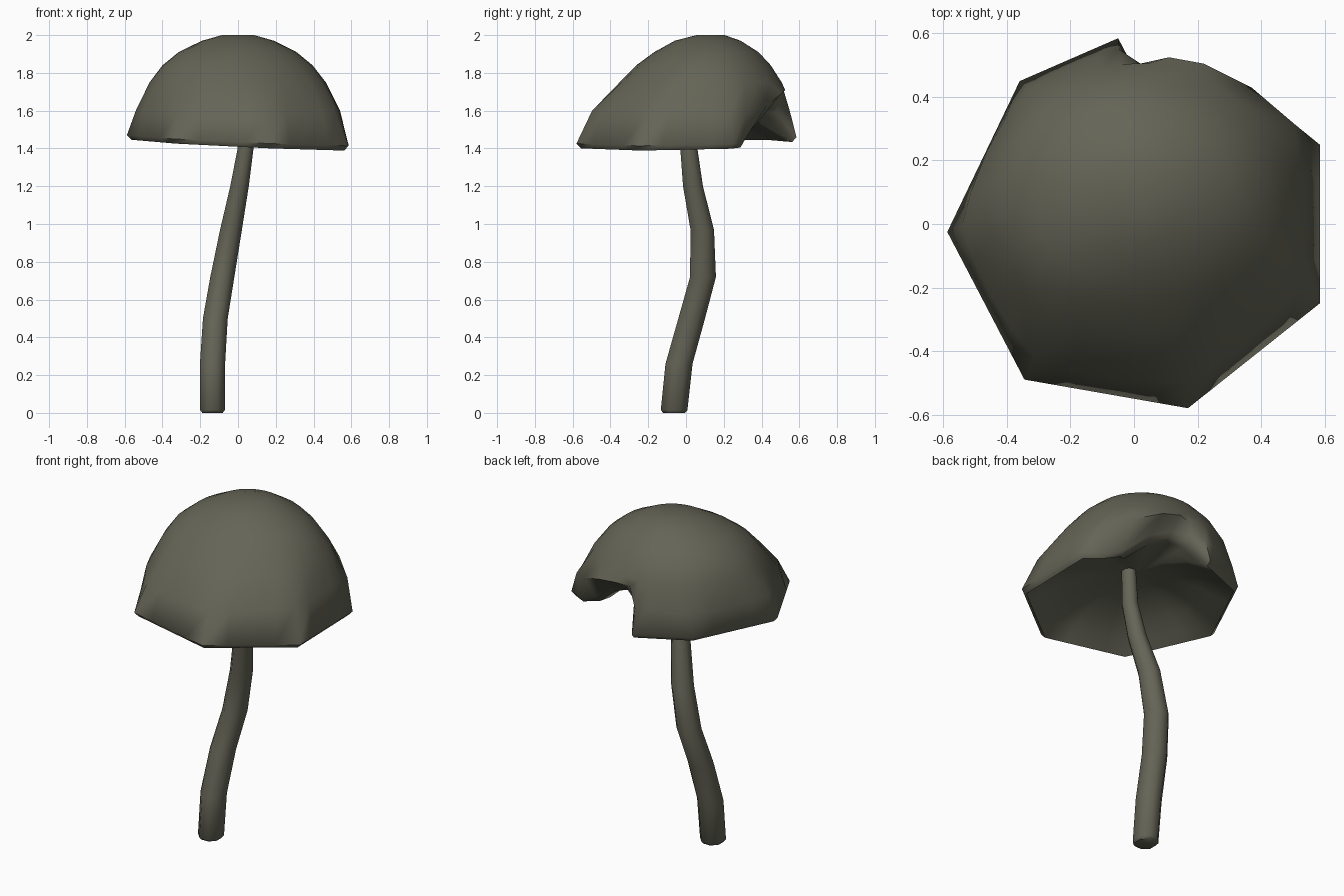
import bpy, bmesh, math
from mathutils import Vector

if "Cube" in bpy.data.objects:
    bpy.data.objects.remove(bpy.data.objects["Cube"])

mat = bpy.data.materials.new("dull_olive_grey")
mat.diffuse_color = (0.128, 0.128, 0.094, 1)
mat.use_nodes = True
mat.node_tree.nodes["Principled BSDF"].inputs["Base Color"].default_value = mat.diffuse_color


def loft(name, rings):
    """Closed skin through equal-length rings of points."""
    bm = bmesh.new()
    vs = [[bm.verts.new(p) for p in ring] for ring in rings]
    n = len(vs[0])
    for a, b in zip(vs, vs[1:]):
        for i in range(n):
            j = (i + 1) % n
            bm.faces.new((a[i], a[j], b[j], b[i]))
    bm.faces.new(vs[0])
    bm.faces.new(vs[-1])
    bmesh.ops.recalc_face_normals(bm, faces=bm.faces)
    me = bpy.data.meshes.new(name)
    bm.to_mesh(me)
    bm.free()
    ob = bpy.data.objects.new(name, me)
    bpy.context.collection.objects.link(ob)
    me.materials.append(mat)
    return ob


def smooth(ob, deg):
    bpy.ops.object.select_all(action='DESELECT')
    ob.select_set(True)
    bpy.context.view_layer.objects.active = ob
    bpy.ops.object.shade_smooth_by_angle(angle=math.radians(deg))


# Seven-sided rim; the first side (back right) bulges as an arc
corners = [(.585, .25), (-.05, .585), (-.36, .45), (-.588, -.025),
           (-.345, -.49), (.17, -.58), (.585, -.25)]
rim = []
for k in range(7):
    a, b = Vector(corners[k]), Vector(corners[(k + 1) % 7])
    n = 6 if k == 0 else 4
    side = [a.lerp(b, t / n) for t in range(n)]
    if k == 0:
        side = [side[0]] + [p.normalized() * .61 for p in side[1:]]
    rim += side

# Torn notch in the back rim: curled edge and the bulge above it
notch_edge = [(.50, .30, 1.43), (.36, .33, 1.48), (.22, .40, 1.60),
              (.10, .43, 1.65), (.0, .49, 1.62)]
notch_bulge = [(.505, .315, 1.58), (.37, .43, 1.63), (.22, .505, 1.69),
               (.11, .525, 1.71), (.02, .505, 1.70)]


def cap_ring(z, rx, ry, cy, roundness, bulge=0):
    out = []
    for p in rim:
        d = p.normalized()
        q = Vector((p.x / .585 * rx, p.y / .585 * ry))
        q = q.lerp(Vector((d.x * rx, d.y * ry)), roundness)
        q *= 1 + bulge * max(0, -(d.x + d.y) * .707) ** 6
        out.append(Vector((q.x, q.y + cy, z)))
    return out


def notched(ring, points):
    ring[1:6] = [Vector(p) for p in points]
    return ring


edge = notched([Vector((p.x, p.y, 1.445 - .045 * p.x + .02 * p.y)) for p in rim], notch_edge)
lip = [Vector((p.x * .96, p.y * .96, p.z - .025)) for p in edge]
dome = [notched(cap_ring(1.60, .54, .53, .02, .5), notch_bulge)]
dome += [cap_ring(*r) for r in [(1.75, .465, .43, .075, .8, .04), (1.84, .395, .355, .095, 1, .08),
                                (1.91, .31, .275, .11, 1, .09), (1.97, .19, .175, .115, 1, .05),
                                (2.0, .085, .075, .13, 1)]]

# Cap: shallow underside rising from the lip to the stem, then the dome
centre = Vector((0, 0, 1.61))
inner = []
for f, drop in [(.1, 0), (.4, .02), (.7, .075), (.88, .135)]:
    ring = []
    for i, p in enumerate(lip):
        z = 1.61 - drop
        if p.z > 1.5:
            z = 1.61 + (p.z - 1.61) * f
        ring.append(Vector((p.x * f, p.y * f, z)))
    inner.append(ring)
cap = loft("cap", inner + [lip, edge] + dome)
smooth(cap, 60)

# Stem: bent, tapering eight-sided tube (x, y, z, radius)
path = [(-.135, -.063, 0, .055), (-.135, -.063, .015, .067), (-.135, -.037, .26, .068),
        (-.12, .03, .5, .067), (-.083, .09, .72, .065), (-.037, .086, .97, .059),
        (.008, .037, 1.2, .05), (.04, .015, 1.4, .043), (.045, .01, 1.62, .038)]
stem = loft("stem", [[(x + r * math.cos((i + .5) * math.pi / 4) * 1.06,
                       y + r * math.sin((i + .5) * math.pi / 4) * 1.14, z)
                      for i in range(8)] for x, y, z, r in path])
smooth(stem, 50)
